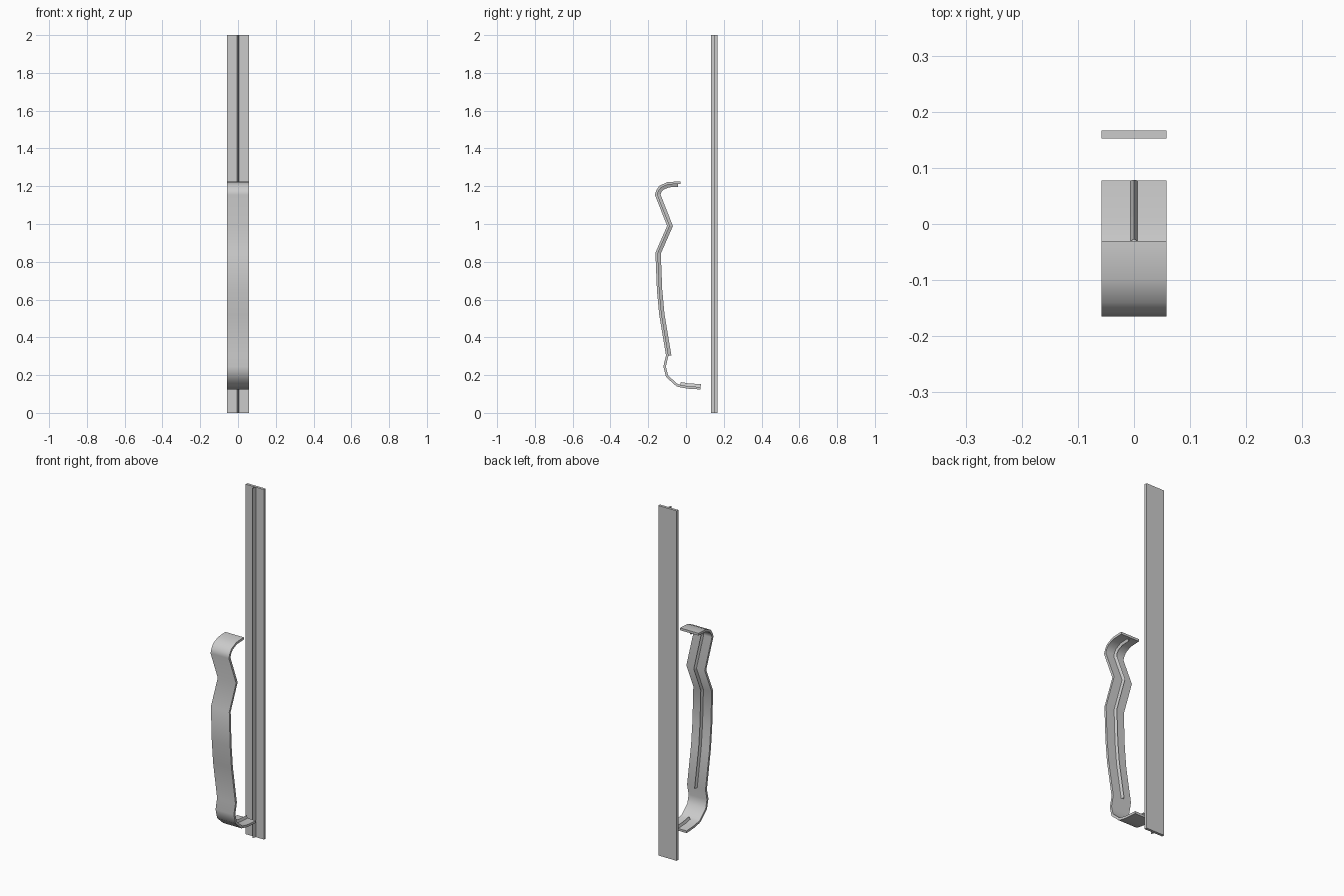
import bpy, bmesh
from mathutils import Vector

if "Cube" in bpy.data.objects:
    bpy.data.objects.remove(bpy.data.objects["Cube"])

HALF_W = 0.058   # half width of the straps
THICK = 0.013    # strap thickness
RIDGE_H = 0.018  # height of the V ridge
RIDGE_W = 0.006  # half width of the V ridge


def offset(path, d):
    """Mitred offset of a (y, z) polyline to its left side."""
    out = []
    for i, p in enumerate(path):
        ns = []
        for a, b in ((i - 1, i), (i, i + 1)):
            if a >= 0 and b < len(path):
                t = (path[b] - path[a]).normalized()
                ns.append(Vector((-t.y, t.x)))
        n = sum(ns, Vector((0, 0))).normalized()
        out.append(p + n * d / n.dot(ns[0]))
    return out


def sweep(name, sections, closed, smooth=False):
    """Skin a list of cross-sections; closed sections also get end caps."""
    bm = bmesh.new()
    rings = [[bm.verts.new(v) for v in s] for s in sections]
    n = len(rings[0])
    for r, q in zip(rings, rings[1:]):
        for k in range(n if closed else n - 1):
            m = (k + 1) % n
            bm.faces.new((r[k], r[m], q[m], q[k]))
    if closed:
        bm.faces.new(rings[0][::-1])
        bm.faces.new(rings[-1])
    bmesh.ops.recalc_face_normals(bm, faces=bm.faces[:])
    me = bpy.data.meshes.new(name)
    bm.to_mesh(me)
    bm.free()
    ob = bpy.data.objects.new(name, me)
    bpy.context.collection.objects.link(ob)
    if smooth:
        bpy.ops.object.select_all(action='DESELECT')
        ob.select_set(True)
        bpy.context.view_layer.objects.active = ob
        bpy.ops.object.shade_smooth_by_angle(angle=0.9)
    return ob


def strap(name, outer, thick, smooth=False):
    inner = offset(outer, thick)
    w = HALF_W
    sweep(name, [((-w, o.x, o.y), (w, o.x, o.y), (w, i.x, i.y), (-w, i.x, i.y))
                 for o, i in zip(outer, inner)], True, smooth)


def ridge(name, outer, thick, first, last, height):
    base = offset(outer, thick)[first:last + 1]
    tip = offset(outer, thick + height)[first:last + 1]
    sweep(name, [((-RIDGE_W, b.x, b.y), (0, t.x, t.y), (RIDGE_W, b.x, b.y))
                 for b, t in zip(base, tip)], False)


# Bent handle strap, outer profile in (y, z) from the top end downwards
grip = [Vector(p) for p in (
    (-0.030, 1.225), (-0.042, 1.225), (-0.098, 1.222), (-0.140, 1.203),
    (-0.157, 1.180), (-0.165, 1.155), (-0.100, 0.990), (-0.162, 0.848),
    (-0.154, 0.650), (-0.142, 0.520), (-0.106, 0.305), (-0.120, 0.245),
    (-0.106, 0.190), (-0.052, 0.142), (-0.034, 0.136), (0.010, 0.128),
    (0.077, 0.124))]
strap("handle_strap", grip, THICK, True)

# V ridges on the inner side of the handle, with a gap at the lower bend
ridge("handle_ridge_upper", grip, THICK, 1, 10, RIDGE_H * 0.85)
ridge("handle_ridge_lower", grip, THICK, 14, 16, RIDGE_H * 0.85)

# Straight back plate with its full-length ridge facing the handle
plate = [Vector((0.167, 2.0)), Vector((0.167, 0.0))]
plate = plate[::-1]
strap("back_plate", plate, 0.015)
ridge("back_plate_ridge", plate, 0.015, 0, 1, 0.019)
